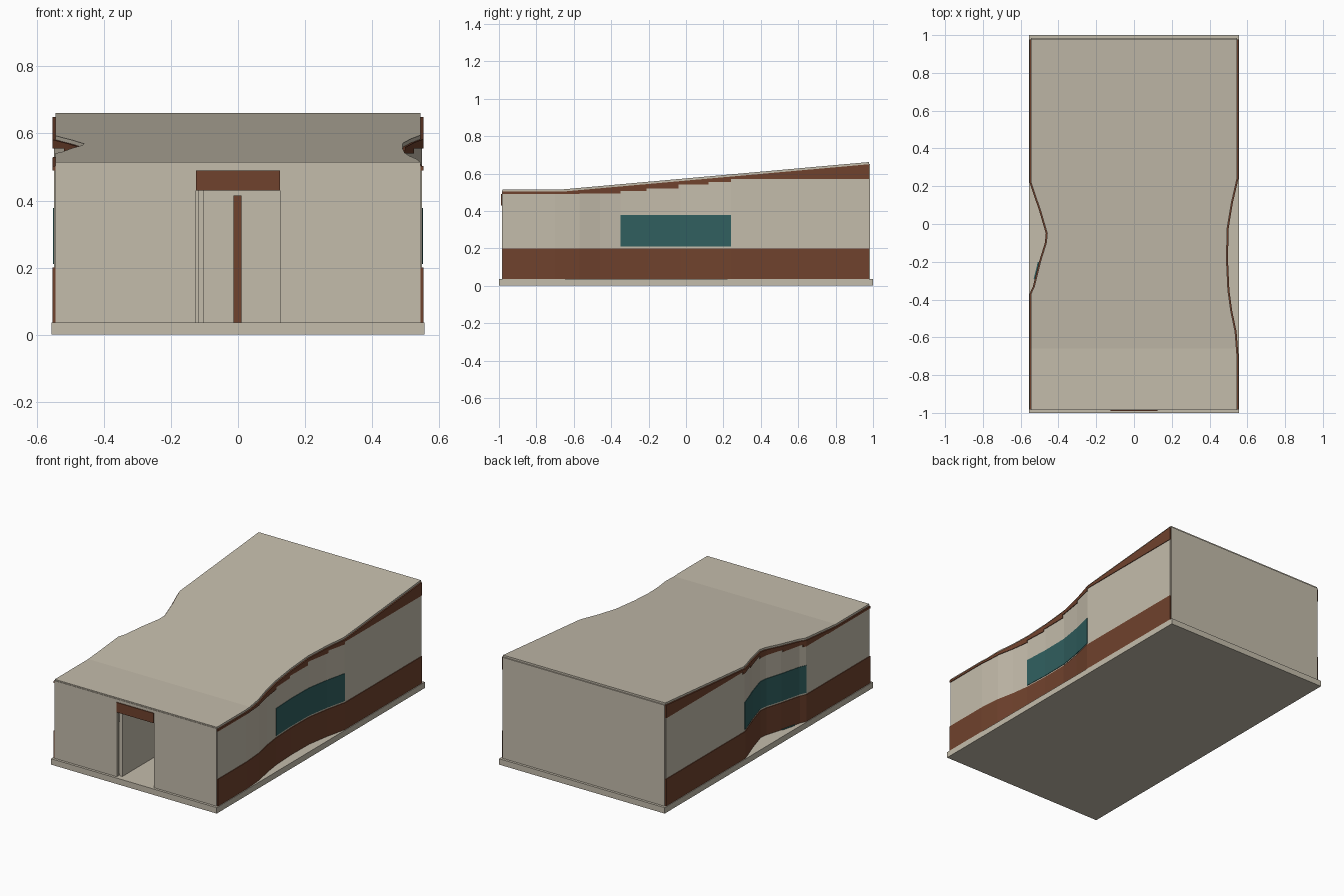
import bpy, bmesh

if "Cube" in bpy.data.objects:
    bpy.data.objects.remove(bpy.data.objects["Cube"])


def material(name, srgb):
    m = bpy.data.materials.new(name)
    m.diffuse_color = [(c / 255 / 12.92 if c < 11 else ((c / 255 + 0.055) / 1.055) ** 2.4)
                       for c in srgb] + [1]
    m.use_nodes = True
    m.node_tree.nodes["Principled BSDF"].inputs["Base Color"].default_value = m.diffuse_color
    return m


PALE = material("pale_plaster", (196, 188, 171))
BROWN = material("brown_cladding", (112, 66, 45))
TEAL = material("teal_glass", (48, 95, 95))

# Plan outline of each long side as (y, distance from centre line)
RIGHT = [(-0.985, 0.553), (-0.70, 0.553), (-0.57, 0.543), (-0.46, 0.52), (-0.35, 0.505),
         (-0.20, 0.498), (-0.03, 0.50), (0.11, 0.523), (0.24, 0.553), (0.98, 0.553)]
LEFT = [(-0.985, 0.553), (-0.37, 0.553), (-0.33, 0.535), (-0.20, 0.503), (-0.10, 0.472),
        (-0.05, 0.467), (0.08, 0.505), (0.15, 0.53), (0.22, 0.553), (0.98, 0.553)]
# Upper surface of the roof as (y, z)
ROOF = [(-0.985, 0.515), (-0.66, 0.515), (0.975, 0.661)]


def interp(points, y):
    if y <= points[0][0]:
        return points[0][1]
    for (a, p), (b, q) in zip(points, points[1:]):
        if y <= b:
            return p + (q - p) * (y - a) / (b - a)
    return points[-1][1]


def stations(y0, y1, *profiles):
    inner = {p[0] for prof in profiles for p in prof if y0 < p[0] < y1}
    return [y0] + sorted(inner) + [y1]


def loft(name, sections, mat):
    """Closed prism through a list of four-cornered cross-sections."""
    bm = bmesh.new()
    rings = [[bm.verts.new(c) for c in s] for s in sections]
    for a, b in zip(rings, rings[1:]):
        for i in range(4):
            j = (i + 1) % 4
            bm.faces.new((a[i], a[j], b[j], b[i]))
    bm.faces.new(rings[0])
    bm.faces.new(rings[-1])
    bmesh.ops.recalc_face_normals(bm, faces=bm.faces)
    me = bpy.data.meshes.new(name)
    bm.to_mesh(me)
    bm.free()
    me.materials.append(mat)
    ob = bpy.data.objects.new(name, me)
    bpy.context.collection.objects.link(ob)
    return ob


def rect(x0, x1, y, z0, z1):
    return [(x0, y, z0), (x1, y, z0), (x1, y, z1), (x0, y, z1)]


def box(name, x0, x1, y0, y1, z0, z1, mat):
    return loft(name, [rect(x0, x1, y, z0, z1) for y in (y0, y1)], mat)


def roof_bottom(y):
    return interp(ROOF, y) - 0.012


def ribbon(name, side, outline, y0, y1, z0, z1, inset, thick, mat):
    """Upright strip following a side outline; z1 may be None for the roof underside."""
    secs = []
    for y in stations(y0, y1, outline, ROOF):
        xo = interp(outline, y) - inset
        top = roof_bottom(y) if z1 is None else z1
        if z1 is None and inset > 0.003:
            top -= 0.003
        secs.append(rect(side * xo, side * (xo - thick), y, z0, top))
    return loft(name, secs, mat)


# Floor slab
box("floor_slab", -0.557, 0.557, -1, 1, 0, 0.036, PALE)

# Stepped lower edge of the trim under the eaves: (y start, y end, z)
STEPS = [(-0.985, -0.57, 0.49), (-0.57, -0.35, 0.493), (-0.35, -0.21, 0.507),
         (-0.21, -0.04, 0.52), (-0.04, 0.12, 0.54), (0.12, 0.24, 0.555), (0.24, 0.98, 0.57)]

# Long side walls with plinth, eaves trim and curved window
for label, side, outline, w0, w1 in (("right", 1, RIGHT, -0.35, 0.24),
                                     ("left", -1, LEFT, -0.37, 0.22)):
    ribbon(label + "_wall", side, outline, -0.98, 0.975, 0.034, None, 0.004, 0.02, PALE)
    ribbon(label + "_plinth", side, outline, -0.982, 0.978, 0.034, 0.2, 0, 0.009, BROWN)
    ribbon(label + "_window", side, outline, w0, w1, 0.21, 0.377, 0.001, 0.009, TEAL)
    for i, (a, b, z) in enumerate(STEPS):
        ribbon(f"{label}_eaves_trim_{i + 1}", side, outline, max(a, -0.982), min(b, 0.978),
               z, None, 0, 0.0095, BROWN)

# Roof sheet between the two outlines
loft("roof", [rect(-interp(LEFT, y) + 0.008, interp(RIGHT, y) - 0.008, y,
                   roof_bottom(y), interp(ROOF, y))
              for y in stations(-0.982, 0.978, LEFT, RIGHT, ROOF)], PALE)

# Front wall around the doorway, and fascia
for label, x0, x1 in (("left", -0.545, -0.125), ("right", 0.125, 0.545)):
    box("front_wall_" + label, x0, x1, -0.985, -0.965, 0.034, 0.49, PALE)
box("front_fascia", -0.545, 0.545, -0.985, -0.965, 0.49, 0.508, PALE)
box("door_lintel", -0.125, 0.125, -0.99, -0.965, 0.43, 0.49, BROWN)

# Back wall
box("back_wall", -0.545, 0.545, 0.965, 0.985, 0.034, 0.65, PALE)

# Entrance corridor
box("corridor_wall", -0.12, -0.102, -0.965, -0.1, 0.034, 0.49, PALE)
box("cross_wall", -0.102, 0.45, -0.1, -0.085, 0.034, 0.49, PALE)
box("inner_door_post", -0.014, 0.011, -0.108, -0.1, 0.034, 0.415, BROWN)

# Glass strip at the foot of the left recess
ribbon("recess_floor_strip", -1, LEFT, -0.29, -0.2, 0.036, 0.04, -0.006, 0.008, TEAL)
